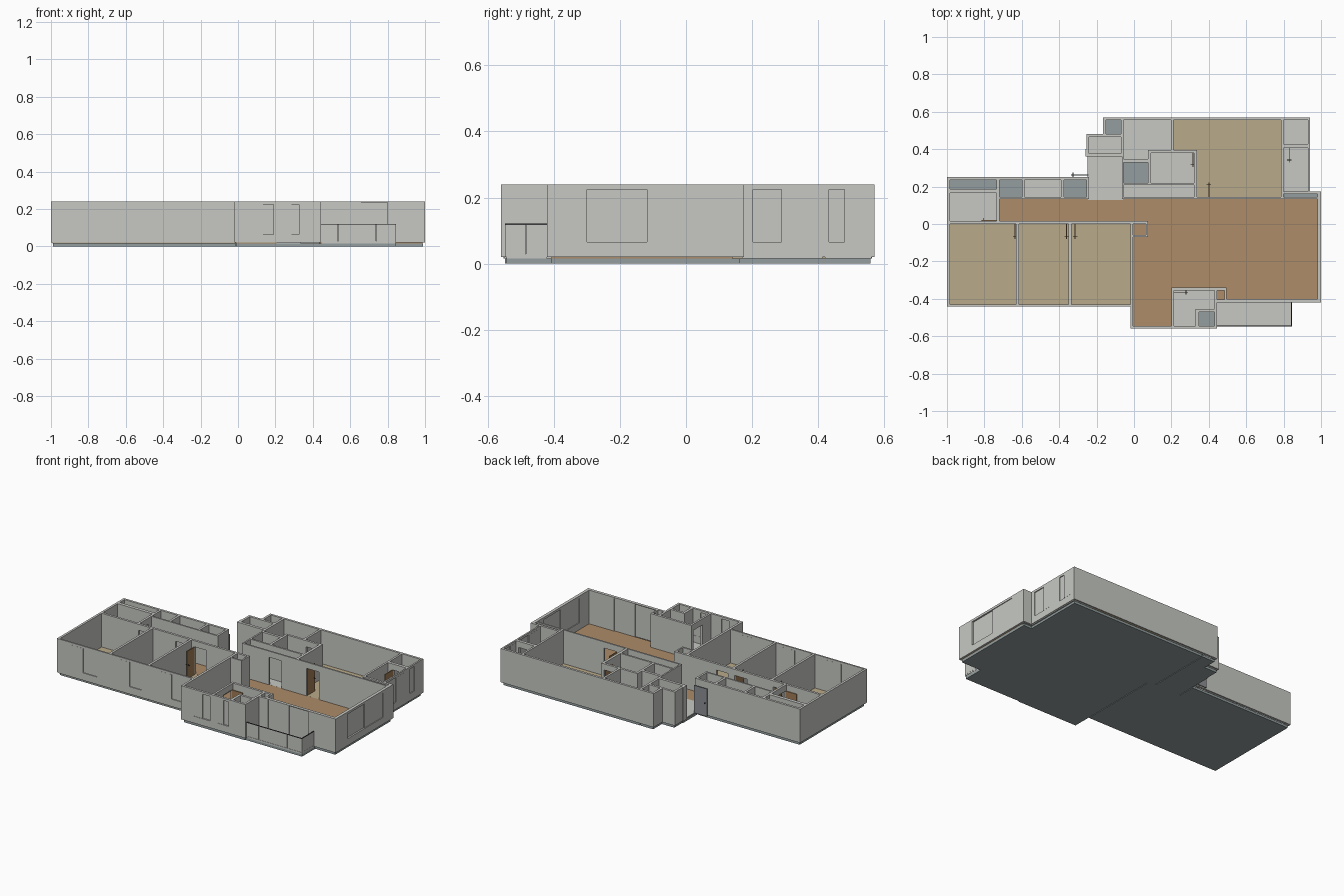
import bpy, bmesh

if "Cube" in bpy.data.objects:
    bpy.data.objects.remove(bpy.data.objects["Cube"], do_unlink=True)

UNIT = 0.01            # plan dimensions are given in hundredths
FLOOR, TOP, SLAB = 2, 24, 1.5
DOOR_TOP = 20


def material(name, rgb):
    linear = [((c / 255 + 0.055) / 1.055) ** 2.4 for c in rgb] + [1]
    mat = bpy.data.materials.new(name)
    mat.use_nodes = True
    mat.diffuse_color = linear
    shader = mat.node_tree.nodes["Principled BSDF"]
    shader.inputs["Base Color"].default_value = linear
    shader.inputs["Roughness"].default_value = 0.8
    return mat


PLASTER = material("pale grey plaster", (199, 201, 196))
CONCRETE = material("blue grey concrete", (147, 158, 159))
WOOD = material("brown wood floor", (173, 140, 105))
CARPET = material("tan floor", (185, 170, 138))
DOOR = material("door wood", (160, 125, 85))
STEEL = material("grey steel door", (140, 143, 148))
METAL = material("dark metal", (60, 60, 62))


def finish(name, bm, mat):
    mesh = bpy.data.meshes.new(name)
    bm.to_mesh(mesh)
    bm.free()
    mesh.materials.append(mat)
    obj = bpy.data.objects.new(name, mesh)
    bpy.context.collection.objects.link(obj)
    return obj


def box(name, mat, x0, x1, y0, y1, z0, z1):
    bm = bmesh.new()
    bmesh.ops.create_cube(bm, size=1)
    for v in bm.verts:
        v.co.x = (x1 if v.co.x > 0 else x0) * UNIT
        v.co.y = (y1 if v.co.y > 0 else y0) * UNIT
        v.co.z = (z1 if v.co.z > 0 else z0) * UNIT
    return finish(name, bm, mat)


def plan_solid(name, mat, steps):
    """Join and carve boxes in order; each step is (is_solid, six bounds)."""
    cuts = [sorted({b[i] for _, b in steps} | {b[i + 1] for _, b in steps}) for i in (0, 2, 4)]
    nx, ny, nz = [len(c) - 1 for c in cuts]
    filled = set()
    for solid, b in steps:
        i0, i1 = cuts[0].index(b[0]), cuts[0].index(b[1])
        j0, j1 = cuts[1].index(b[2]), cuts[1].index(b[3])
        k0, k1 = cuts[2].index(b[4]), cuts[2].index(b[5])
        cells = {(i, j, k) for i in range(i0, i1) for j in range(j0, j1) for k in range(k0, k1)}
        filled = filled | cells if solid else filled - cells
    bm = bmesh.new()
    verts = {}

    def vert(key):
        if key not in verts:
            verts[key] = bm.verts.new([cuts[a][key[a]] * UNIT for a in range(3)])
        return verts[key]

    for cell in filled:
        for axis in range(3):
            u, v = (axis + 1) % 3, (axis + 2) % 3
            for side in (0, 1):
                near = list(cell)
                near[axis] += 1 if side else -1
                if tuple(near) in filled:
                    continue
                ring = []
                for du, dv in ((0, 0), (1, 0), (1, 1), (0, 1)):
                    p = list(cell)
                    p[axis] += side
                    p[u] += du
                    p[v] += dv
                    ring.append(vert(tuple(p)))
                bm.faces.new(ring if side else ring[::-1])
    bmesh.ops.dissolve_limit(bm, angle_limit=0.01, verts=bm.verts[:], edges=bm.edges[:])
    return finish(name, bm, mat)


# Outer blocks of the building
blocks = [
    (-100, 0, -44, 14), (-100, -24, 0, 25), (-26, -5, 5, 40), (-25.5, -5, 36, 48),
    (-16.5, -5, 45, 57), (-7, 94, 10, 57), (-2, 100, -42, 17.5), (-2, 44.5, -56, -35),
]
balcony = (40, 85.5, -55.5, -38)

# Open living spaces, carved first
living = {
    "hall": (-72, 98, 1.5, 13.4),
    "living_room": (-0.5, 98, -40, 1.5),
    "nook": (-0.5, 20, -54.5, -40),
}
# Solid cores standing inside the living space
cores = [(-2, 7.5, -7, 1.5), (20, 44.5, -56, -34), (43, 49.5, -42, -34)]

bedrooms = {
    "bedroom_left": (-98.5, -63, -43, 0),
    "bedroom_middle": (-61.5, -35, -43, 0),
    "bedroom_inner": (-33.5, -2, -43, 0),
    "main_bedroom": (33.7, 78.5, 14.4, 39.5),
    "main_bedroom_back": (21.2, 78.5, 39.5, 55.5),
}
tiled = {
    "washroom": (-98.5, -73.5, 1.5, 16.5),
    "hall_closet": (-58.5, -39, 14.4, 23.5),
    "entry": (-24, -6.5, 13.4, 36),
    "entry_store": (-24, -7, 37.8, 46.5),
    "bathroom_back": (-5.5, 19.8, 39.5, 55.5),
    "bathroom_back_corner": (-5.5, 7.5, 34.7, 39.5),
    "dressing_room": (9, 32, 22, 38),
    "long_closet": (-5.5, 32, 14.4, 20.8),
    "side_store": (79.8, 93, 42.7, 55.5),
    "side_room": (79.8, 93, 17.5, 40.7),
    "front_bath": (21.3, 43, -45.5, -35.5),
    "front_bath_corner": (21.3, 33, -54.5, -45.5),
}
shafts = [
    (-98.5, -73.5, 18.7, 23.5), (-72, -60, 14.4, 23.5), (-37.5, -25.3, 14.4, 23.5),
    (-15, -7, 48, 55.5), (-5.5, 7.5, 22, 33), (-0.5, 6.5, -6, 0),
    (34.7, 43, -54.5, -47), (44.5, 48.5, -40.5, -35.5), (79.8, 98, 14.4, 16),
]
doorways = [
    (-72, -64, -1, 2), (-45, -36, -1, 2), (-31.5, -23, -1, 2), (-74, -71, 1.5, 10.5),
    (40, 49, 13, 15), (13, 22, 13, 15), (22.5, 31.5, 37, 40), (83, 91, 40, 43),
    (19, 22, -45.5, -36.5),
]
# Windows: wall axis, wall centre line, start, end, sill, head
SILL, HEAD = 6.5, 22.5
windows = {
    "left_bedroom_window": ("x", -43.5, -92, -71, SILL, HEAD),
    "middle_bedroom_window": ("x", -43.5, -57, -39, SILL, HEAD),
    "inner_bedroom_window": ("x", -43.5, -27, -8, SILL, HEAD),
    "nook_window": ("x", -55.2, 7, 19, SILL, HEAD),
    "front_bath_window": ("x", -55.2, 24, 32.5, SILL, HEAD),
    "balcony_door": ("x", -41, 51, 80, FLOOR, 23.5),
    "living_window": ("y", 99, -30, 7, SILL, HEAD),
    "side_room_window": ("y", 93.5, 20.3, 38, SILL, HEAD),
    "side_store_window": ("y", 93.5, 43.3, 53, SILL, HEAD),
}

# Walls with rooms, doorways and windows cut out
full = (FLOOR, TOP)
steps = [(True, b + full) for b in blocks]
steps += [(False, r + full) for r in living.values()]
steps += [(True, c + full) for c in cores]
rooms = list(bedrooms.values()) + list(tiled.values()) + shafts
steps += [(False, r + full) for r in rooms]
steps.append((False, (-27, -24, 25, 36) + full))
steps += [(False, d + (FLOOR, DOOR_TOP)) for d in doorways]
for axis, c, a, b, z0, z1 in windows.values():
    span = (a, b, c - 2, c + 2) if axis == "x" else (c - 2, c + 2, a, b)
    steps.append((False, span + (z0, z1)))
plan_solid("walls", PLASTER, steps)

# Foundation slab, set in slightly under the walls
inset = 1.2
plan_solid("foundation_slab", CONCRETE, [
    (True, (x0 + inset, x1 - inset, y0 + inset, y1 - inset, 0, SLAB))
    for x0, x1, y0, y1 in blocks + [balcony]])

# Floor finishes
for group, mat, grow in ((living, WOOD, 0.7), (bedrooms, CARPET, 0.7), (tiled, PLASTER, 0.6)):
    for name, (x0, x1, y0, y1) in group.items():
        lift = 0.02 if mat == PLASTER else 0.01 if mat == CARPET else 0
        box(name + "_floor", mat, x0 - grow, x1 + grow, y0 - grow, y1 + grow, SLAB, FLOOR + lift)

# Two sliding sashes in each window
for name, (axis, c, a, b, z0, z1) in windows.items():
    mid = (a + b) / 2
    for label, s, e, shift in (("first", a, mid + 0.3, -0.3), ("second", mid - 0.3, b, 0.3)):
        across = (c + shift - 0.25, c + shift + 0.25)
        span = (s, e) + across if axis == "x" else across + (s, e)
        box(f"{name}_{label}_sash", PLASTER, *span, z0, z1)


# Open door leaves with handles: hinge position and swing direction
def door(name, x, y, dx, dy, mat=DOOR, length=8):
    t = 0.25
    ex, ey = x + dx * length, y + dy * length
    px, py = abs(dy), abs(dx)
    box(name + "_leaf", mat, min(x, ex) - t * px, max(x, ex) + t * px,
        min(y, ey) - t * py, max(y, ey) + t * py, FLOOR, DOOR_TOP)
    hx, hy = ex - dx * 1.2, ey - dy * 1.2
    box(name + "_handle", METAL, hx - 0.2 - px, hx + 0.2 + px,
        hy - 0.2 - py, hy + 0.2 + py, 10.5, 11)


door("left_bedroom_door", -63.6, 0, 0, -1)
door("middle_bedroom_door", -36, 0, 0, -1)
door("inner_bedroom_door", -31.5, 0, 0, -1)
door("washroom_door", -73.5, 1.9, -1, 0)
door("main_bedroom_door", 40, 14.2, 0, 1)
door("dressing_room_door", 31.5, 38.5, 0, -1)
door("side_room_door", 83, 41, 0, -1)
door("front_bath_door", 21, -36.5, 1, 0)
door("entrance_door", -24.3, 26.3, -1, 0, STEEL, 9.5)

# Balcony floor, kerb, railing panels and handrail
box("balcony_floor", PLASTER, 44.5, 84.3, -54.3, -42, SLAB, FLOOR)
front_panels = [(44.5, 53.3), (53.6, 73.8), (74.1, 84.5)]
for i, (a, b) in enumerate(front_panels):
    box(f"balcony_front_panel_{i}", PLASTER, a, b, -54.8, -54.3, 3, 11.7)
for i, (a, b) in enumerate([(-54.8, -48.6), (-48.3, -42)]):
    box(f"balcony_side_panel_{i}", PLASTER, 84, 84.5, a, b, 3, 11.7)
for name, mat, z0, z1 in (("kerb", PLASTER, FLOOR, 2.9), ("handrail", METAL, 11.7, 12.1)):
    box("balcony_front_" + name, mat, 44.5, 84.5, -54.8, -54.3, z0, z1)
    box("balcony_side_" + name, mat, 84, 84.5, -54.3, -42, z0, z1)
